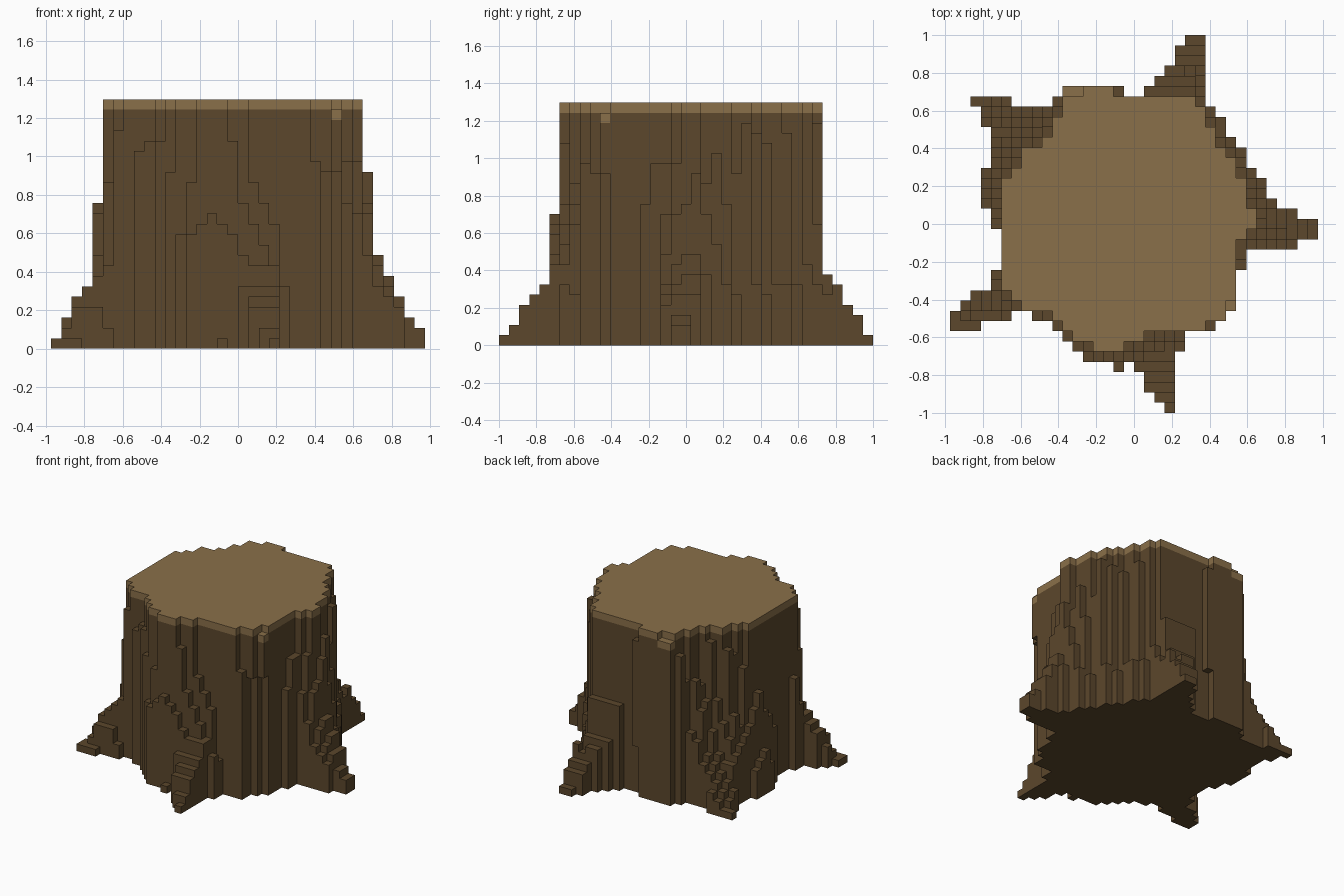
import bpy
import bmesh
import random

random.seed(4)
if "Cube" in bpy.data.objects:
    bpy.data.objects.remove(bpy.data.objects["Cube"], do_unlink=True)

UNIT = 2 / 37              # edge of one block
WIDTH, DEPTH = 36, 37      # grid size in blocks
HEIGHT = 24


def make_material(name, colour):
    material = bpy.data.materials.new(name)
    material.use_nodes = True
    material.diffuse_color = (*colour, 1)
    shader = material.node_tree.nodes["Principled BSDF"]
    shader.inputs["Base Color"].default_value = (*colour, 1)
    shader.inputs["Roughness"].default_value = 0.9
    return material


bark = make_material("dark bark", (0.106, 0.063, 0.025))
wood = make_material("cut wood", (0.255, 0.16, 0.067))


def cells_from_rows(first_row, spans):
    """Turn (start, end) block spans of successive rows into grid cells."""
    return {(i, first_row + n)
            for n, (start, end) in enumerate(spans)
            for i in range(start, end)}


# Trunk plan, row by row from front to back
trunk = cells_from_rows(6, [
    (14, 17), (12, 19), (11, 25), (10, 27), (7, 28), (6, 28),
    *[(5, 28)] * 5, (5, 29), (5, 30), (5, 30), *[(5, 29)] * 3,
    (6, 28), (7, 28), (7, 27), (9, 26), (10, 26), (10, 25),
    (11, 25), (11, 24), (11, 16)])
worn_edge = {(11, 31), (12, 31), (27, 10)}

# Plans of the roots and bark ridges that lean against the trunk
left_edge = [29, 29, 34, 36, 36, 34, 32, 31, 31, 30, 29, 29, 28, 27, 27, 26]
right_edge = [4, 4, 3, 3, 3, 3, 4, 4, 4, 4, 3, 3]
root_plans = {
    "front_root": cells_from_rows(0, [
        (21, 22), (20, 22), (19, 22), (19, 22), (18, 22),
        (13, 22), (12, 23), (11, 23)]),
    "left_root": cells_from_rows(14, [(24, end) for end in left_edge]),
    "back_root": cells_from_rows(30, [
        (10, 25), (19, 25), (20, 25), (21, 25), (22, 25), (22, 25), (23, 25)]),
    "back_right_root": cells_from_rows(18, [
        *[(start, 12) for start in right_edge], (2, 6)]),
    "front_right_root": cells_from_rows(8, [
        (0, 3), (0, 6), (1, 8), (2, 8), (4, 8), (4, 8)]),
    "front_bark_ridge": cells_from_rows(8, [(10, 26), (8, 27)]),
    "small_bark_ridges": {(16, 4), (16, 31)},
}


def neighbours(cell):
    i, j = cell
    return (i + 1, j), (i, j + 1), (i - 1, j), (i, j - 1)


# Count the steps from the trunk to every root cell
footprint = set(trunk).union(*root_plans.values())
steps = {cell: 0 for cell in trunk}
frontier = list(trunk)
while frontier:
    reached = []
    for cell in frontier:
        for other in neighbours(cell):
            if other in footprint and other not in steps:
                steps[other] = steps[cell] + 1
                reached.append(other)
    frontier = reached

# Root height falls off with distance, and bark near the trunk is ragged
FALLOFF = [HEIGHT, 18, 12, 8, 6, 5, 4, 3, 2, 1]
RAGGED = {1: 4, 2: 2, 3: 1}

# Tallest bark allowed, counted inwards from each side of the grid
RIGHT_LIMIT = [1, 3, 5, 6, 14]
LEFT_LIMIT = [2, 3, 5, 7, 9, 17]
FRONT_LIMIT = [1, 2, 4, 5, 6, 13]
BACK_LIMIT = [1, 3, 4, 6, 7, 12]


def root_height(cell):
    i, j = cell
    distance = min(steps.get(cell, HEIGHT), len(FALLOFF) - 1)
    spread = RAGGED.get(distance, 0)
    heights = [FALLOFF[distance] + random.randint(-spread, spread)]
    for limits, inward in ((RIGHT_LIMIT, i), (LEFT_LIMIT, WIDTH - 1 - i),
                           (FRONT_LIMIT, j), (BACK_LIMIT, DEPTH - 1 - j)):
        heights += limits[inward:inward + 1]
    # The outermost bark of the back left corner stays low
    if i + 0.7 * j > 44.8:
        heights.append(random.randint(5, 8))
    return min(heights)


# Bark steps along the front and right: row, first column, heights
bark_steps = [
    (4, 16, [1]),
    (5, 13, [11, 12, 13, 12, 11, 9, 8, 8, 8]),
    (6, 12, [11, 16]), (6, 17, [20, 14, 12, 10, 8, 6]),
    (7, 11, [17]), (7, 19, [16, 14, 12, 5]),
    (8, 0, [1, 1, 1]), (8, 10, [20]), (8, 25, [18]),
    (9, 0, [1, 2, 4, 4, 4, 2]), (9, 8, [19, 20]),
    (10, 1, [3, 5, 6, 7, 8, 21]), (11, 2, [5, 6, 7, 16]),
    (12, 4, [9]), (13, 4, [13]), (18, 4, [8]), (19, 4, [10]),
    (20, 3, [4, 11]), (21, 3, [6, 14]), (22, 3, [5, 12]), (23, 3, [4, 10]),
    (24, 4, [9]), (25, 4, [8]), (26, 4, [7]), (27, 4, [6]),
]

solid = {cell: (0, HEIGHT - (cell in worn_edge)) for cell in trunk}
for cell in sorted(footprint - trunk):
    solid[cell] = (0, root_height(cell))
for row, start, heights in bark_steps:
    for n, height in enumerate(heights):
        solid[start + n, row] = (0, height)
# A few strips hang clear of the ground
for cell, base in (((16, 31), 7), ((26, 9), 17), ((27, 10), 17)):
    solid[cell] = (base, solid[cell][1] if cell in trunk else HEIGHT - 2)


def point(i, j, k):
    return ((i - WIDTH / 2) * UNIT, (j - DEPTH / 2) * UNIT, k * UNIT)


def build_columns(name, columns, material):
    """Make the exposed faces of a set of block columns."""
    bm = bmesh.new()

    def quad(corners):
        bm.faces.new([bm.verts.new(point(*corner)) for corner in corners])

    for (i, j), (low, high) in columns.items():
        base, top = solid[i, j]
        ring = [(i, j), (i + 1, j), (i + 1, j + 1), (i, j + 1)]
        if high == top:
            quad([(*corner, high) for corner in ring])
        if low == base:
            quad([(*corner, low) for corner in reversed(ring)])
        # Side walls, in the same order as the neighbours
        for n, other in enumerate(neighbours((i, j))):
            a, b = ring[(n + 1) % 4], ring[(n + 2) % 4]
            hidden_low, hidden_high = solid.get(other, (high, high))
            for z0, z1 in ((low, min(high, hidden_low)),
                           (max(low, hidden_high), high)):
                if z1 > z0:
                    quad([(*a, z0), (*b, z0), (*b, z1), (*a, z1)])

    bmesh.ops.remove_doubles(bm, verts=bm.verts, dist=UNIT / 100)
    mesh = bpy.data.meshes.new(name)
    bm.to_mesh(mesh)
    bm.free()
    mesh.materials.append(material)
    part = bpy.data.objects.new(name, mesh)
    bpy.context.collection.objects.link(part)


# Trunk and its pale cut top, one block thick
spans = {cell: solid[cell] for cell in trunk}
build_columns("trunk", {c: (low, top - 1) for c, (low, top) in spans.items()}, bark)
build_columns("cut_top", {c: (top - 1, top) for c, (_, top) in spans.items()}, wood)

# Roots and ridges
used = set(trunk)
for name, plan in root_plans.items():
    own = sorted(plan - used)
    used.update(own)
    build_columns(name, {cell: solid[cell] for cell in own}, bark)
